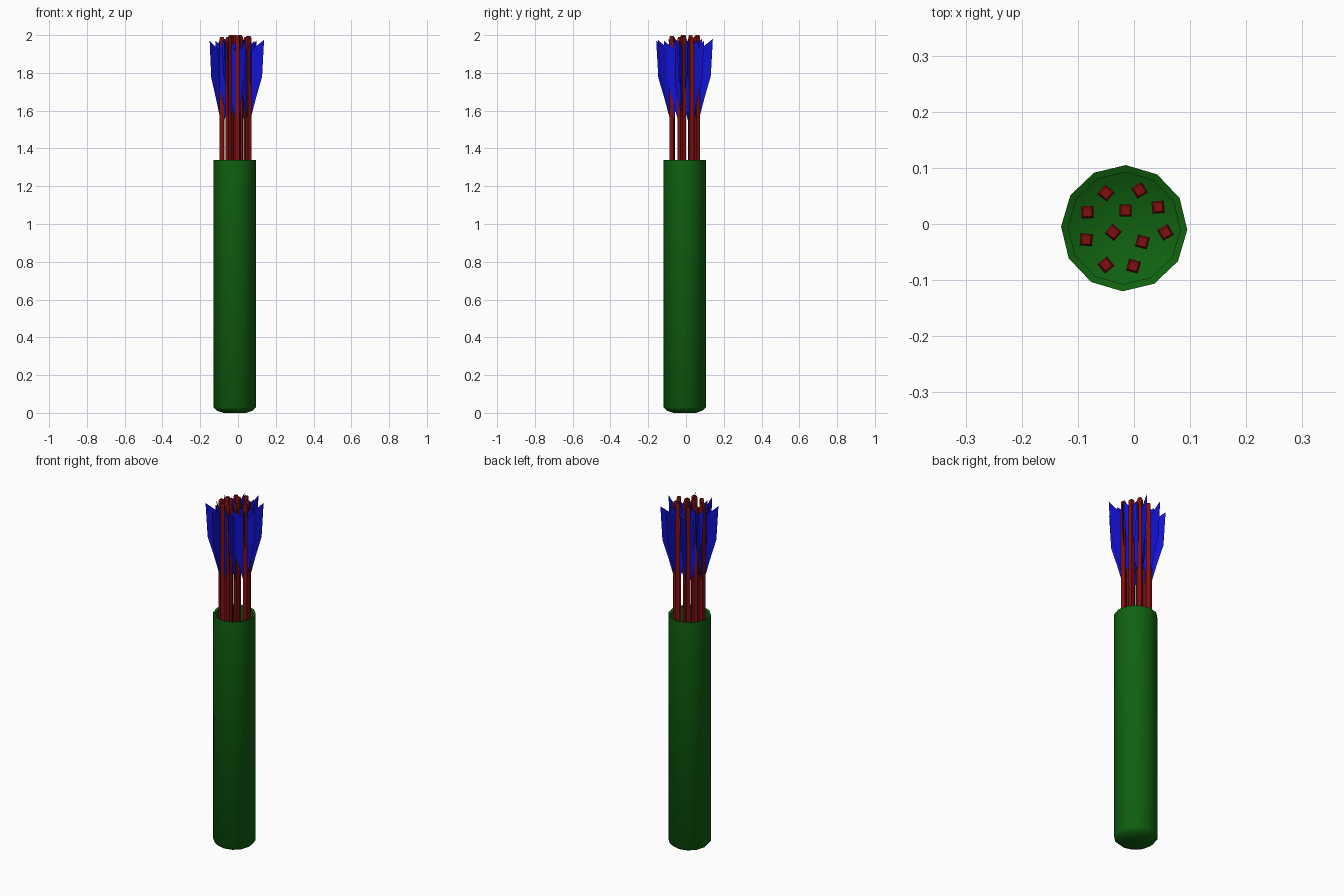
import bpy, bmesh, math
from mathutils import Vector

if "Cube" in bpy.data.objects:
    bpy.data.objects.remove(bpy.data.objects["Cube"])


def material(name, rgb):
    m = bpy.data.materials.new(name)
    m.diffuse_color = (*rgb, 1)
    m.use_nodes = True
    m.node_tree.nodes["Principled BSDF"].inputs["Base Color"].default_value = m.diffuse_color
    return m


GREEN = material("green leather", (0.005, 0.12, 0.005))
RED = material("red wood", (0.21, 0.005, 0.005))
BLUE = material("blue feather", (0.006, 0.006, 0.65))


def finish(bm, name, mat, smooth=None):
    me = bpy.data.meshes.new(name)
    bm.to_mesh(me)
    bm.free()
    ob = bpy.data.objects.new(name, me)
    bpy.context.collection.objects.link(ob)
    me.materials.append(mat)
    if smooth:
        bpy.ops.object.select_all(action='DESELECT')
        bpy.context.view_layer.objects.active = ob
        ob.select_set(True)
        bpy.ops.object.shade_smooth_by_angle(angle=math.radians(smooth))
    return ob


def lathe(bm, profile, sides, cx, cy, turn):
    """Stack rings of (radius, z) and cap both ends."""
    rings = []
    for r, z in profile:
        rings.append([bm.verts.new((cx + r * math.cos(turn + math.tau * i / sides),
                                    cy + r * math.sin(turn + math.tau * i / sides), z))
                      for i in range(sides)])
    for a, b in zip(rings, rings[1:]):
        for i in range(sides):
            j = (i + 1) % sides
            bm.faces.new((a[i], a[j], b[j], b[i]))
    bm.faces.new(rings[0][::-1])
    bm.faces.new(rings[-1])


# Quiver: hollow twelve-sided tube with a slightly domed bottom
bm = bmesh.new()
lathe(bm, [(0.06, 0.0), (0.095, 0.012), (0.1125, 0.03), (0.1125, 1.34),
           (0.1, 1.335), (0.1, 0.04), (0.06, 0.02)],
      12, -0.0175, -0.0075, math.radians(-1.5))
finish(bm, "quiver", GREEN, 60)

# Arrows: x, y, top height, direction of the first feather (degrees)
ARROWS = [(-0.05, 0.055, 1.99, 95), (0.01, 0.06, 2.0, 75), (0.043, 0.03, 1.99, 50),
          (-0.083, 0.021, 1.985, 137), (-0.015, 0.024, 2.0, 45), (-0.037, -0.015, 2.0, 5),
          (0.056, -0.015, 1.995, -15), (-0.085, -0.028, 1.99, 220), (0.015, -0.032, 1.99, 30),
          (-0.05, -0.073, 1.99, 265), (-0.001, -0.075, 1.995, 300)]
# Feather outline: distance from the shaft axis, depth below the arrow top
FEATHER = [(0.008, 0.45), (0.04, 0.33), (0.074, 0.215), (0.085, 0.02), (0.008, 0.08)]

shafts, feathers = bmesh.new(), bmesh.new()
for x, y, top, deg in ARROWS:
    a = math.radians(deg)
    # Square shaft with a slightly rounded end
    lathe(shafts, [(0.0155, 0.06), (0.0155, top - 0.008), (0.011, top)],
          4, x, y, a)
    # Three thin feathers
    for k in range(3):
        d = Vector((math.cos(a + k * math.tau / 3), math.sin(a + k * math.tau / 3), 0))
        feathers.faces.new([feathers.verts.new(Vector((x, y, top - h)) + d * r)
                            for r, h in FEATHER])
finish(shafts, "arrow_shafts", RED)
finish(feathers, "arrow_feathers", BLUE)
